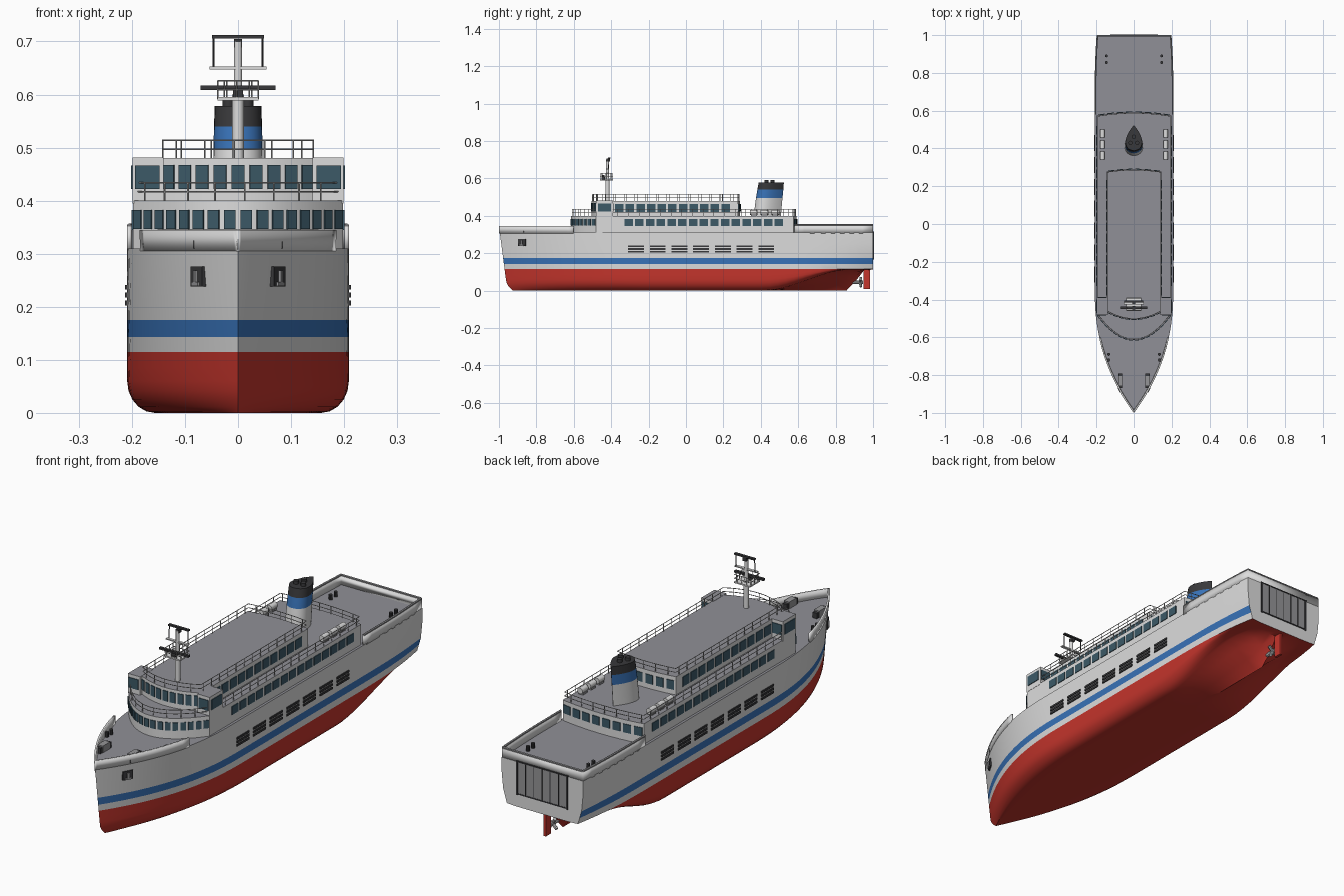
import bpy, bmesh, math
from mathutils import Vector, Matrix

cube = bpy.data.objects.get("Cube")
if cube:
    bpy.data.objects.remove(cube, do_unlink=True)


def material(name, r, g, b):
    m = bpy.data.materials.new(name)
    m.use_nodes = True
    m.diffuse_color = (r, g, b, 1)
    node = next(n for n in m.node_tree.nodes if n.type == 'BSDF_PRINCIPLED')
    node.inputs["Base Color"].default_value = (r, g, b, 1)
    node.inputs["Roughness"].default_value = 0.6
    return m


WHITE = material("white_paint", .72, .72, .72)
BLUE = material("blue_stripe", .04, .17, .48)
RED = material("red_antifouling", .55, .035, .025)
DECK = material("deck_grey", .28, .28, .31)
GLASS = material("window_glass", .045, .10, .135)
DARK = material("dark_grey", .04, .04, .043)
METAL = material("metal_grey", .30, .30, .31)
RAIL = material("rail_grey", .50, .50, .50)


def finish(name, bm, mats, smooth=True):
    bmesh.ops.remove_doubles(bm, verts=bm.verts, dist=1e-5)
    bmesh.ops.recalc_face_normals(bm, faces=bm.faces)
    me = bpy.data.meshes.new(name)
    bm.to_mesh(me)
    bm.free()
    for m in mats:
        me.materials.append(m)
    ob = bpy.data.objects.new(name, me)
    bpy.context.collection.objects.link(ob)
    if smooth:
        bpy.ops.object.select_all(action='DESELECT')
        ob.select_set(True)
        bpy.context.view_layer.objects.active = ob
        bpy.ops.object.shade_smooth_by_angle(angle=math.radians(32))
    return ob


def loft(name, rings, mats, rule, first=None, last=None, closed=True):
    """Skin through rings; rule(ring, segment) picks the material, first/last cap the ends."""
    bm = bmesh.new()
    vs = [[bm.verts.new(p) for p in r] for r in rings]
    n = len(rings[0])
    for i in range(len(vs) - 1):
        for j in range(n if closed else n - 1):
            k = (j + 1) % n
            f = bm.faces.new((vs[i][j], vs[i][k], vs[i + 1][k], vs[i + 1][j]))
            f.material_index = rule(i, j)
    for ring, mat in ((vs[0], first), (vs[-1], last)):
        if mat is not None:
            bm.faces.new(ring).material_index = mat
    return finish(name, bm, mats)


def boxes(name, mat, items):
    bm = bmesh.new()
    for c, size, turn in items:
        mtx = Matrix.Translation(c) @ Matrix.Rotation(turn, 4, 'Z') @ Matrix.Diagonal((*size, 1))
        bmesh.ops.create_cube(bm, size=1, matrix=mtx)
    return finish(name, bm, [mat], False)


def rods(name, mat, items, sides=6):
    bm = bmesh.new()
    for p, q, r in items:
        p, q = Vector(p), Vector(q)
        d = q - p
        mtx = Matrix.Translation((p + q) / 2) @ d.to_track_quat('Z', 'Y').to_matrix().to_4x4()
        bmesh.ops.create_cone(bm, cap_ends=True, segments=sides, radius1=r, radius2=r,
                              depth=d.length, matrix=mtx)
    return finish(name, bm, [mat])


def walk(path, n):
    """Centres and headings of n equal steps along a flat path."""
    pts = [Vector(p) for p in path]
    total = sum((b - a).length for a, b in zip(pts, pts[1:]))
    out, run, k = [], 0, 0
    for a, b in zip(pts, pts[1:]):
        seg = (b - a).length
        while k < n and (k + .5) * total / n <= run + seg:
            p = a.lerp(b, ((k + .5) * total / n - run) / seg)
            out.append((p.x, p.y, math.atan2(b.y - a.y, b.x - a.x)))
            k += 1
        run += seg
    return out


def clamp(t):
    return max(0, min(1, t))


def ease(t):
    t = clamp(t)
    return t * t * (3 - 2 * t)


# Hull form
DECK_Z = .31


def stem(z):
    return -1 + .045 * max(0, 1 - z / .345) + .03 * max(0, 1 - z / .05) ** 2


def half_width(y, z):
    t = clamp((y - stem(z)) / (.75 - .1 * clamp(z / .3)))
    w = .209 * (1 - (1 - t) ** 2.3) * (1 - .05 * clamp((y - .7) / .3) ** 2)
    return w * (1 - .3 * clamp((y - .45) / .55) ** 3 * max(0, 1 - z / .2))


half = [(1, z) for z in (DECK_Z, .25, .175, .143, .115, .085)]
for k in range(6):
    a = k * math.pi / 10
    half.append((1 - .25 * (1 - math.cos(a)), .06 * (1 - math.sin(a))))
half += [(.5, 0), (.25, 0), (.05, 0)]
profile = half + [(0, 0)] + [(-f, z) for f, z in reversed(half)]


def hull_point(s, f, z):
    y = stem(z) + (1 - stem(z)) * s
    edge = .112 * ease((y - .42) / .46)
    keel = .112 * ease((y - .86) / .1)
    lift = keel + (edge - keel) * min(1, abs(f) / .75) ** .8
    height = z if z >= .115 else lift + z * (1 - lift / .115)
    return (f * half_width(y, z), y, height)


def hull_colour(i, j):
    if j == len(profile) - 1:
        return 3
    z = (profile[j][1] + profile[j + 1][1]) / 2
    return 2 if z < .115 else 1 if .143 < z < .175 else 0


STATIONS = [(i / 64) ** 1.6 for i in range(65)]
loft("hull", [[hull_point(s, f, z) for f, z in profile] for s in STATIONS],
     [WHITE, BLUE, RED, DECK], hull_colour, last=0)


# Bulwarks at bow and stern
def bulwark(name, path, top):
    rings = [[(math.copysign(max(0, half_width(y, z) - .004), side) if side else x, y, z)
              for x, y, side in path] for z in (DECK_Z - .005, top)]
    ob = loft(name, rings, [WHITE], lambda i, j: 0, closed=False)
    mod = ob.modifiers.new("thickness", 'SOLIDIFY')
    mod.thickness, mod.offset = .008, 0
    return rings[1]


bow_y = [-.992 + .392 * (k / 16) ** 1.5 for k in range(17)]
bulwark("bow_bulwark", [(0, y, 1) for y in reversed(bow_y)] + [(0, -.995, 0)]
        + [(0, y, -1) for y in bow_y], .345)
aft_y = [.58 + .416 * k / 8 for k in range(9)]
cap = bulwark("stern_bulwark", [(0, y, 1) for y in aft_y] + [(0, y, -1) for y in reversed(aft_y)], .352)
rods("stern_cap_rail", METAL, [(a, b, .005) for a, b in zip(cap, cap[1:])])


# Deckhouses with curved ends
def plan(hw, front, front_side, back_side, back, n=20):
    xs = [hw * (2 * k / n - 1) for k in range(n + 1)]
    fore = [(x, front + (front_side - front) * (x / hw) ** 2) for x in xs]
    aft = [(x, back + (back_side - back) * (x / hw) ** 2) for x in reversed(xs)]
    return fore, aft


def deckhouse(name, fore, aft, z0, z1):
    loft(name, [[(x, y, z) for x, y in fore + aft] for z in (z0, z1)],
         [WHITE, DECK], lambda i, j: 0, first=0, last=1)


def windows(name, path, n, width, z0, z1):
    boxes(name, GLASS, [((x, y, (z0 + z1) / 2), (width, .006, z1 - z0), a)
                        for x, y, a in walk(path, n)])


def railing(name, path, z, n):
    loop = path + path[:1]
    items = [((*a, z + h), (*b, z + h), .0016) for a, b in zip(loop, loop[1:]) for h in (.017, .034)]
    items += [((x, y, z), (x, y, z + .034), .0016) for x, y, a in walk(loop, n)]
    rods(name, RAIL, items, 5)


fore, aft = plan(.198, -.615, -.48, .575, .592)
deckhouse("lower_deckhouse", fore, aft, .305, .40)
windows("lower_front_windows", fore, 16, .022, .347, .382)
windows("lower_back_windows", aft, 8, .035, .345, .382)
lower_rail = plan(.193, -.609, -.475, .57, .586)
railing("lower_roof_railing", lower_rail[0] + lower_rail[1], .40, 52)

fore, aft = plan(.146, -.505, -.465, .278, .29)
deckhouse("upper_deckhouse", fore, aft, .395, .48)
windows("upper_front_windows", fore, 9, .024, .422, .467)
windows("upper_back_windows", aft, 6, .033, .422, .462)
upper_rail = plan(.142, -.5, -.46, .274, .285)
railing("upper_roof_railing", upper_rail[0] + upper_rail[1], .48, 36)

for side, word in ((1, "left"), (-1, "right")):
    windows(word + "_lower_windows", [(side * .198, -.335), (side * .198, .525)], 15, .045, .345, .382)
    windows(word + "_upper_windows", [(side * .146, -.385), (side * .146, .24)], 11, .045, .42, .462)
    # Bridge wing
    x0, x1 = side * .14, side * .199
    deckhouse(word + "_bridge_wing", [(x0, -.482), (x1, -.482)], [(x1, -.39), (x0, -.39)], .395, .481)
    boxes(word + "_wing_windows", GLASS,
          [((side * .171, y, .444), (.046, .006, .045), 0) for y in (-.482, -.39)]
          + [((side * .199, -.436, .444), (.006, .07, .045), 0)])
    # Louvres along the car deck
    vents = []
    for k in range(7):
        y = -.267 + .116 * k
        vents += [((side * half_width(y, z), y, z), (.008, .085, .009), 0) for z in (.207, .222, .237)]
    boxes(word + "_louvres", DARK, vents)
    # Anchor in its pocket
    y, z = -.875, .257
    x = half_width(y, z)
    turn = side * math.atan2(half_width(y + .01, z) - x, .01)
    turn = -turn
    boxes(word + "_anchor_pocket", DARK, [((side * x, y, z), (.012, .045, .038), turn)])
    boxes(word + "_anchor", METAL, [((side * (x + .006), y - .003, z - .003), (.008, .008, .028), turn),
                                    ((side * (x + .006), y - .003, z - .014), (.008, .026, .007), turn)])
    # Mooring gear and life rafts
    wx = side * .073
    boxes(word + "_winch_drum", METAL, [((wx, -.83, .325), (.026, .05, .03), 0)])
    boxes(word + "_winch_ends", DARK, [((wx, yy, .322), (.022, .014, .024), 0) for yy in (-.798, -.862)])
    rods(word + "_bollards", DARK, [((side * bx, by, .308), (side * bx, by, .332), .008)
                                    for bx, by in ((.135, -.69), (.135, -.72), (.147, .855), (.147, .89))], 10)
    rods(word + "_life_rafts", WHITE, [((side * .168, yy - .021, .418), (side * .168, yy + .021, .418), .013)
                                       for yy in (.362, .42, .478)], 12)
    boxes(word + "_raft_cradles", METAL, [((side * .168, yy, .404), (.022, .03, .01), 0)
                                          for yy in (.362, .42, .478)])

# Funnel with a teardrop plan
rings = []
for z, scale, cy in ((.395, 1, .434), (.495, .97, .445), (.54, .95, .451), (.578, .92, .456)):
    ring = []
    for k in range(36):
        a = k * math.tau / 36
        ring.append((.062 * scale * math.sin(a) * abs(math.sin(a / 2)), cy + .073 * scale * math.cos(a), z))
    rings.append(ring)
loft("funnel", rings, [WHITE, BLUE, DARK], lambda i, j: i, first=0, last=2)
rods("exhaust_pipes", DARK, [((x, y, .57), (x, y, .592), .011)
                             for x, y in ((-.018, .43), (.018, .43), (0, .462))], 12)

# Mast, radar and yards
MY = -.42
rods("mast", WHITE, [((0, MY, .475), (0, MY, .60), .011), ((0, MY, .6), (0, MY, .70), .008)], 12)
boxes("mast_platform", WHITE, [((0, -.425, .592), (.078, .07, .006), 0),
                               ((0, MY, .65), (.108, .012, .005), 0)])
corners = [(-.038, -.458), (.038, -.458), (.038, -.392), (-.038, -.392)]
railing("platform_railing", corners, .592, 12)
boxes("radar_scanners", DARK, [((0, -.443, .613), (.142, .012, .009), 0), ((0, -.443, .602), (.018, .018, .016), 0),
                               ((0, -.41, .709), (.098, .012, .007), 0), ((0, -.415, .697), (.016, .018, .016), 0)])
rods("mast_stays", DARK, [((x, -.415, .65), (x, -.412, .708), .002) for x in (-.046, .046)])

# Stern ramp door
boxes("stern_door", METAL, [((0, 1, .24), (.24, .004, .14), 0)])
bars = [((-.12 + .04 * k, 1, .24), (.003, .007, .14), 0) for k in range(1, 6)]
bars += [((x, 1, .24), (.008, .008, .15), 0) for x in (-.122, .122)]
bars += [((0, 1, z), (.248, .007, .005), 0) for z in (.17, .312)]
boxes("stern_door_frame", DARK, bars)

# Rudder and propeller
boxes("rudder", RED, [((0, .966, .066), (.012, .036, .115), 0)])
blades = [((0, .93, .045), (.03 * math.cos(a), .935, .045 + .03 * math.sin(a)), .007)
          for a in (k * math.pi / 2 + .6 for k in range(4))]
rods("propeller", RAIL, blades + [((0, .89, .045), (0, .945, .045), .009)], 8)
